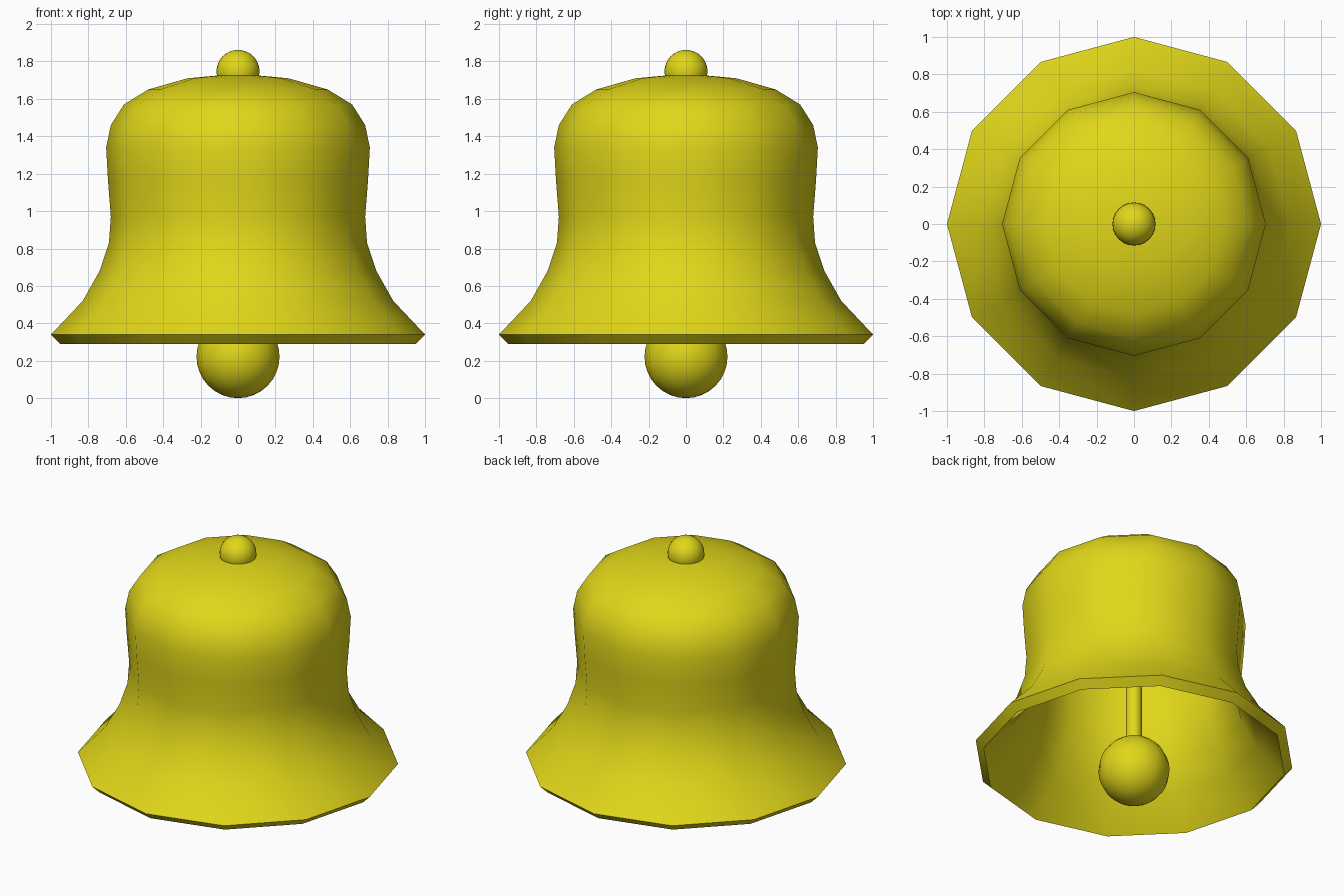
import bpy, bmesh
from math import cos, sin, pi, radians

if "Cube" in bpy.data.objects:
    bpy.data.objects.remove(bpy.data.objects["Cube"])

gold = bpy.data.materials.new("yellow_metal")
gold.diffuse_color = (0.75, 0.68, 0.01, 1)
gold.use_nodes = True
gold.node_tree.nodes["Principled BSDF"].inputs["Base Color"].default_value = gold.diffuse_color


def finish(obj, name, angle):
    obj.name = name
    obj.data.materials.append(gold)
    bpy.ops.object.select_all(action='DESELECT')
    obj.select_set(True)
    bpy.context.view_layer.objects.active = obj
    bpy.ops.object.shade_smooth_by_angle(angle=radians(angle))
    return obj


def lathe(name, profile, sides, angle):
    """Turn a (radius, z) profile around z; radius 0 makes a pole."""
    bm = bmesh.new()
    rings = []
    for r, z in profile:
        n = sides if r > 0 else 1
        rings.append([bm.verts.new((r * cos(2 * pi * i / sides),
                                    r * sin(2 * pi * i / sides), z)) for i in range(n)])
    for a, b in zip(rings, rings[1:]):
        for i in range(sides):
            j = (i + 1) % sides
            if len(a) == 1:
                bm.faces.new((a[0], b[i], b[j]))
            elif len(b) == 1:
                bm.faces.new((a[j], a[i], b[0]))
            else:
                bm.faces.new((a[i], b[i], b[j], a[j]))
    bmesh.ops.recalc_face_normals(bm, faces=bm.faces[:])
    mesh = bpy.data.meshes.new(name)
    bm.to_mesh(mesh)
    bm.free()
    obj = bpy.data.objects.new(name, mesh)
    bpy.context.collection.objects.link(obj)
    return finish(obj, name, angle)


def ball(name, r, z, segments, rings):
    bpy.ops.mesh.primitive_uv_sphere_add(segments=segments, ring_count=rings,
                                         radius=r, location=(0, 0, z))
    return finish(bpy.context.object, name, 60)


# Twelve-sided bell shell: outer wall down to the lip, then the inner wall back up
outer = [(0, 1.735), (0.27, 1.71), (0.48, 1.65), (0.61, 1.57), (0.68, 1.46),
         (0.705, 1.34), (0.695, 1.16), (0.68, 0.97), (0.69, 0.83), (0.74, 0.68),
         (0.83, 0.52), (1.0, 0.34)]
inner = [(0.95, 0.29), (0.775, 0.475), (0.675, 0.65), (0.622, 0.82), (0.61, 0.97),
         (0.625, 1.16), (0.635, 1.33), (0.615, 1.43), (0.56, 1.52), (0.45, 1.59),
         (0.26, 1.64), (0, 1.665)]
lathe("bell_shell", outer + inner, 12, 70)

# Knob on the crown
ball("crown_knob", 0.115, 1.747, 24, 16)

# Clapper rod and ball hanging inside
lathe("clapper_rod", [(0, 1.69), (0.05, 1.69), (0.05, 0.40), (0, 0.40)], 16, 40)
ball("clapper_ball", 0.222, 0.222, 16, 16)
